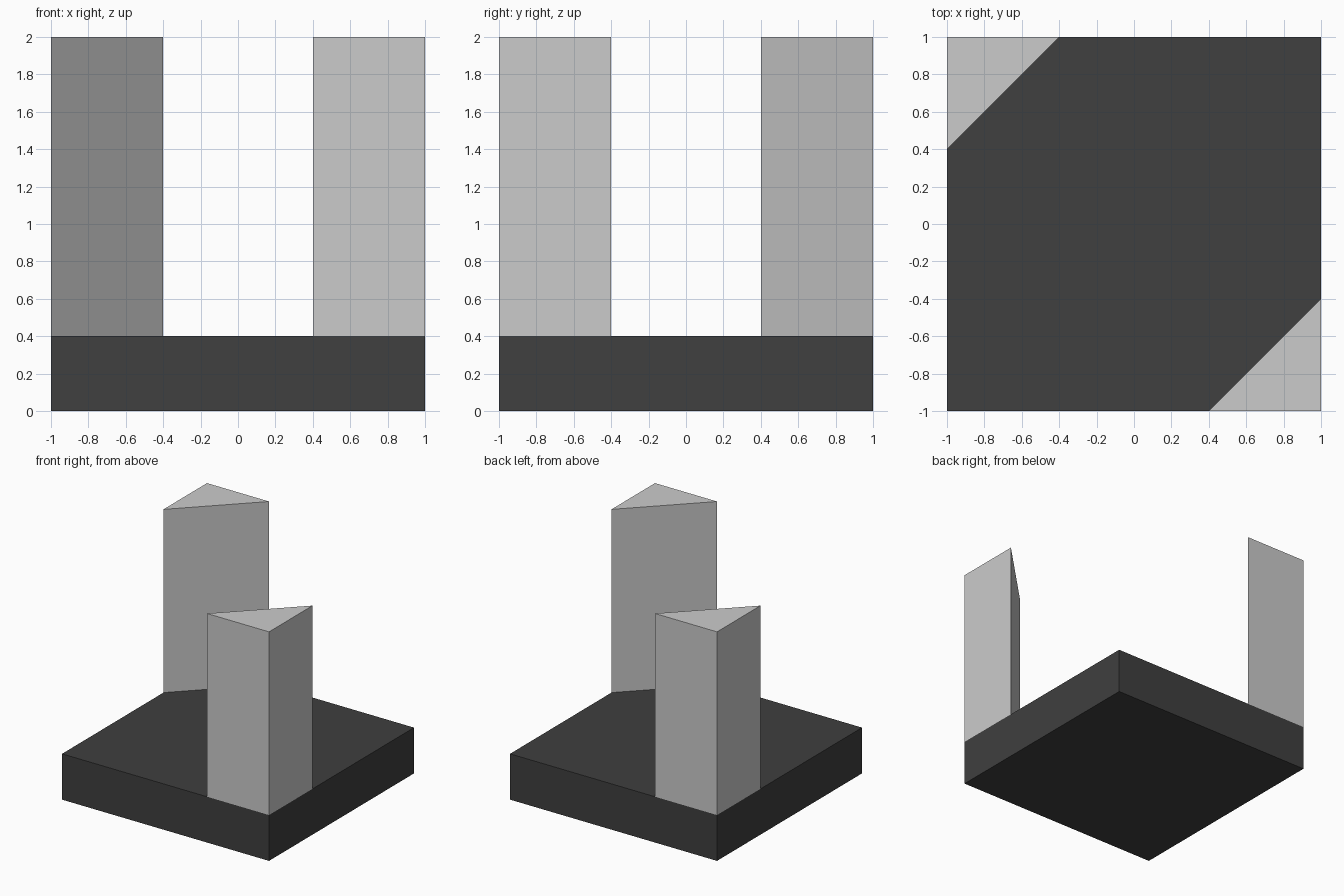
import bpy, bmesh

if "Cube" in bpy.data.objects:
    bpy.data.objects.remove(bpy.data.objects["Cube"])

S, H, BASE, LEG = 1.0, 2.0, 0.4, 0.6


def prism(name, outline, z0, z1):
    """Extrude a counter-clockwise outline from z0 to z1."""
    bm = bmesh.new()
    face = bm.faces.new([bm.verts.new((x, y, z0)) for x, y in outline])
    ext = bmesh.ops.extrude_face_region(bm, geom=[face], use_keep_orig=True)
    top = [v for v in ext["geom"] if isinstance(v, bmesh.types.BMVert)]
    bmesh.ops.translate(bm, verts=top, vec=(0, 0, z1 - z0))
    bmesh.ops.recalc_face_normals(bm, faces=bm.faces)
    mesh = bpy.data.meshes.new(name)
    bm.to_mesh(mesh)
    bm.free()
    obj = bpy.data.objects.new(name, mesh)
    bpy.context.collection.objects.link(obj)
    return obj


# Black square base slab
black = bpy.data.materials.new("black")
black.diffuse_color = (0.05, 0.05, 0.05, 1)
black.use_nodes = True
black.node_tree.nodes["Principled BSDF"].inputs["Base Color"].default_value = black.diffuse_color
base = prism("base", [(-S, -S), (S, -S), (S, S), (-S, S)], 0, BASE)
base.data.materials.append(black)

# Triangular posts on two opposite corners
for name, s in (("front_right_post", 1), ("back_left_post", -1)):
    prism(name, [(s * S, -s * S), (s * S, -s * (S - LEG)), (s * (S - LEG), -s * S)], BASE, H)
